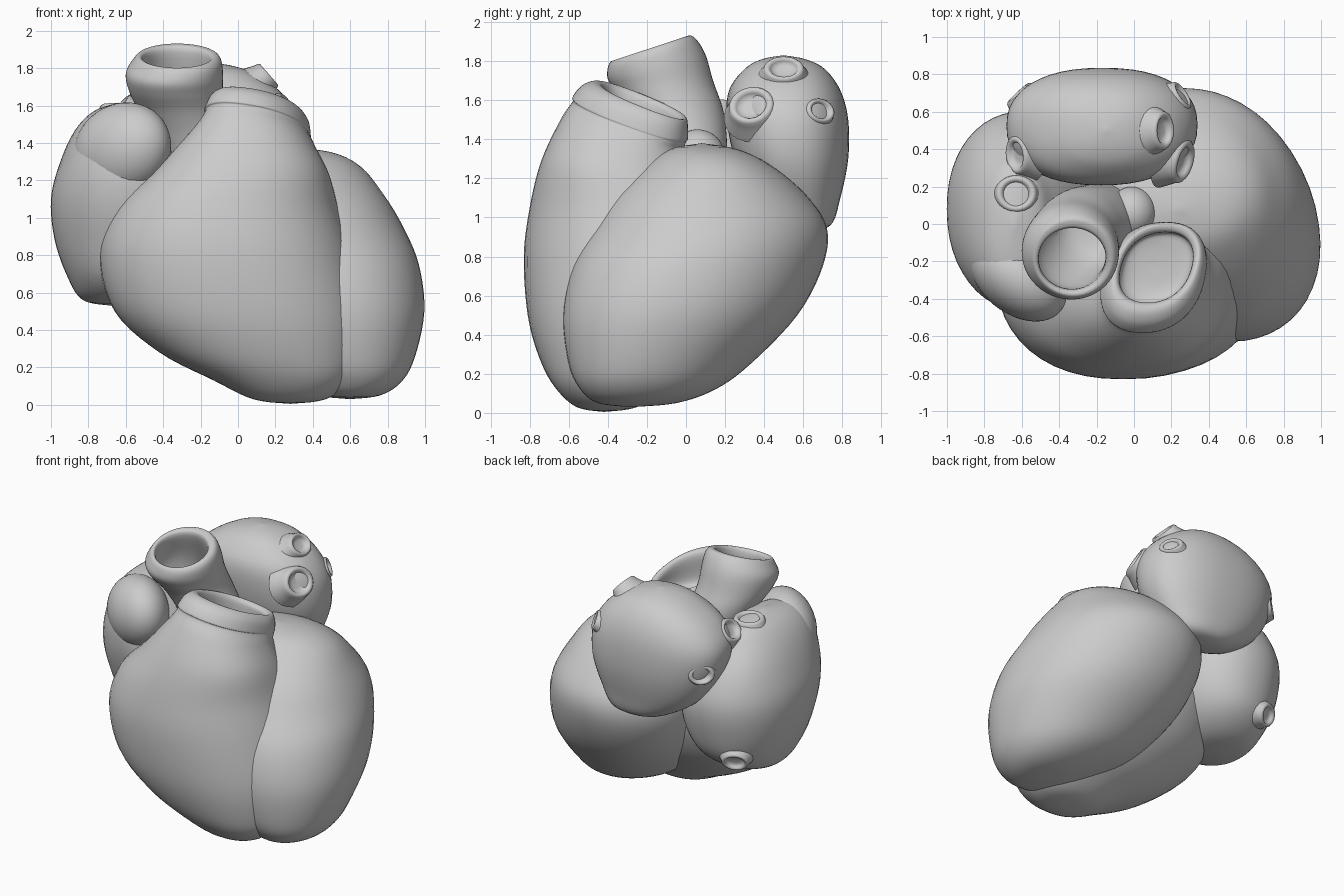
import bpy, bmesh, math
from mathutils import Vector, Matrix

SEG = 48


def finish(bm, name):
    bmesh.ops.recalc_face_normals(bm, faces=bm.faces)
    me = bpy.data.meshes.new(name)
    bm.to_mesh(me)
    bm.free()
    for p in me.polygons:
        p.use_smooth = True
    ob = bpy.data.objects.new(name, me)
    bpy.context.collection.objects.link(ob)
    return ob


def spline(a, b, c, d, t):
    return [0.5 * (2 * q + (r - p) * t + (2 * p - 5 * q + 4 * r - s) * t * t
                   + (3 * q - p - 3 * r + s) * t ** 3) for p, q, r, s in zip(a, b, c, d)]


def loft(name, sections, power=2.0, steps=5):
    """Sections: z, xmin, xmax, ymin, ymax, [x tilt, y tilt, shear]."""
    s = [list(r) + [0] * (8 - len(r)) for r in sections]
    rows = []
    for i in range(len(s) - 1):
        a, d = s[max(i - 1, 0)], s[min(i + 2, len(s) - 1)]
        rows += [spline(a, s[i], s[i + 1], d, k / steps) for k in range(steps)]
    rows.append(s[-1])
    bm = bmesh.new()
    rings = []
    for z, x0, x1, y0, y1, tx, ty, sh in rows:
        ring = []
        for k in range(SEG):
            c, n = math.cos(math.tau * k / SEG), math.sin(math.tau * k / SEG)
            u = math.copysign(abs(c) ** (2 / power), c) * (x1 - x0) / 2
            v = math.copysign(abs(n) ** (2 / power), n) * (y1 - y0) / 2
            u += sh * v
            ring.append(bm.verts.new(((x0 + x1) / 2 + u, (y0 + y1) / 2 + v, z + tx * u + ty * v)))
        rings.append(ring)
    for a, b in zip(rings, rings[1:]):
        for k in range(SEG):
            j = (k + 1) % SEG
            bm.faces.new((a[k], a[j], b[j], b[k]))
    bm.faces.new(rings[0])
    bm.faces.new(rings[-1])
    bmesh.ops.remove_doubles(bm, verts=bm.verts, dist=0.0005)
    return finish(bm, name)


def blob(name, center, radii, axis=(0, 0, 1)):
    bm = bmesh.new()
    bmesh.ops.create_uvsphere(bm, u_segments=40, v_segments=24, radius=1)
    rot = Vector(axis).to_track_quat('Z', 'Y').to_matrix().to_4x4()
    bm.transform(Matrix.Translation(center) @ rot @ Matrix.Diagonal((*radii, 1)))
    return finish(bm, name)


def vein(name, center, axis, r, squash=1.0):
    """Short flared stump with a rounded rim and a shallow recess."""
    profile = [(1.5, -0.7), (1.25, -0.25), (1.08, 0.05), (1.02, 0.25), (0.92, 0.34),
               (0.78, 0.33), (0.68, 0.22), (0.62, 0.1), (0.35, 0.05), (0, 0.04)]
    bm = bmesh.new()
    vs = [bm.verts.new((p * r, 0, h * r)) for p, h in profile]
    es = [bm.edges.new(e) for e in zip(vs, vs[1:])]
    bmesh.ops.spin(bm, geom=vs + es, cent=(0, 0, 0), axis=(0, 0, 1),
                   angle=math.tau, steps=28)
    bmesh.ops.remove_doubles(bm, verts=bm.verts, dist=0.0005)
    rot = Vector(axis).to_track_quat('Z', 'Y').to_matrix().to_4x4()
    bm.transform(Matrix.Translation(center) @ rot @ Matrix.Diagonal((1, squash, 1, 1)))
    return finish(bm, name)


# Left ventricle
loft("left_ventricle", [
    (.03, .6, .6, -.28, -.28), (.05, .43, .76, -.45, -.05), (.12, .26, .87, -.54, .15, 0, 0, -.08),
    (.25, .05, .94, -.6, .33, 0, 0, -.12), (.5, -.14, .99, -.63, .57, 0, 0, -.13),
    (.75, -.23, .96, -.58, .7, 0, 0, -.13), (.95, -.24, .88, -.47, .72, 0, 0, -.1),
    (1.12, -.2, .78, -.36, .61, 0, 0, -.08), (1.27, -.12, .66, -.21, .43),
    (1.35, .03, .5, -.08, .26), (1.38, .24, .24, .08, .08)], power=2.08)

# Right ventricle rising into the open pulmonary trunk
loft("right_ventricle", [
    (.005, .28, .28, -.42, -.42), (.03, .08, .47, -.56, -.25), (.13, -.13, .6, -.67, -.1),
    (.28, -.42, .66, -.75, .07), (.5, -.66, .68, -.81, .24), (.8, -.74, .62, -.83, .33),
    (1.05, -.65, .54, -.8, .25), (1.25, -.44, .48, -.74, .08, 0, -.1),
    (1.42, -.24, .41, -.64, .0, -.1, -.25, .1), (1.49, -.17, .38, -.58, .0, -.14, -.32, .2),
    (1.51, -.17, .38, -.58, .01, -.15, -.33, .2), (1.57, -.14, .37, -.53, .01, -.15, -.35, .22),
    (1.6, -.1, .34, -.46, .0, -.15, -.36, .25), (1.57, -.07, .31, -.42, -.04, -.15, -.35, .25),
    (1.44, -.07, .3, -.43, -.05, -.05, -.1, .25), (1.4, -.02, .24, -.36, -.1),
    (1.39, .1, .1, -.23, -.23)], power=2.25)

# Aorta stump and its root
loft("aorta", [
    (1.05, -.3, .1, -.15, .22), (1.38, -.44, .0, -.22, .21), (1.55, -.52, -.06, -.29, .19),
    (1.67, -.58, -.08, -.36, .14, 0, .1), (1.77, -.6, -.08, -.4, .1, 0, .25),
    (1.84, -.56, -.09, -.4, .05, 0, .33), (1.865, -.53, -.12, -.38, .01, 0, .33),
    (1.83, -.51, -.15, -.35, -.02, 0, .33), (1.65, -.52, -.14, -.33, .06, 0, .1),
    (1.42, -.38, -.06, -.18, .15), (1.38, -.22, -.22, 0, 0)])
blob("aortic_root", (-.01, .06, 1.31), (.13, .14, .14))

# Right atrium with its front flap
loft("right_atrium", [
    (.53, -.68, -.68, .08, .08), (.56, -.83, -.45, -.12, .32), (.68, -.91, -.28, -.3, .5),
    (.88, -.98, -.18, -.39, .58), (1.1, -1.0, -.18, -.45, .6),
    (1.3, -.95, -.3, -.45, .52), (1.47, -.87, -.42, -.39, .38),
    (1.57, -.77, -.5, -.28, .27), (1.615, -.64, -.64, .0, .0)], power=2.15)
blob("right_auricle", (-.62, -.28, 1.36), (.2, .25, .3), (.75, -.6, .35))

# Left atrium
loft("left_atrium", [
    (.93, -.05, -.05, .62, .62), (.96, -.26, .14, .48, .74), (1.1, -.5, .25, .35, .79),
    (1.3, -.64, .33, .25, .83), (1.5, -.68, .33, .21, .83), (1.65, -.59, .25, .22, .79),
    (1.76, -.42, .11, .3, .71), (1.81, -.28, -.02, .39, .61), (1.83, -.15, -.15, .5, .5)],
    power=2.3)

# Vein stumps
for name, pos, axis, r, sq in [
    ("left_upper_vein", (.14, .5, 1.745), (.75, .0, .65), .1, .8),
    ("left_front_vein", (.24, .34, 1.56), (.85, -.25, .45), .115, .9),
    ("left_back_vein", (.24, .68, 1.54), (.75, .5, .35), .08, .8),
    ("right_upper_vein", (-.61, .37, 1.57), (-.75, -.1, .6), .1, .85),
    ("right_lower_vein", (-.6, .68, 1.37), (-.65, .7, .1), .085, .8),
    ("upper_hollow_vein", (-.63, .16, 1.57), (0, .1, 1), .105, .9),
    ("lower_hollow_vein", (-.74, .48, .7), (-.4, .8, -.4), .09, .85),
]:
    vein(name, pos, axis, r, sq)
